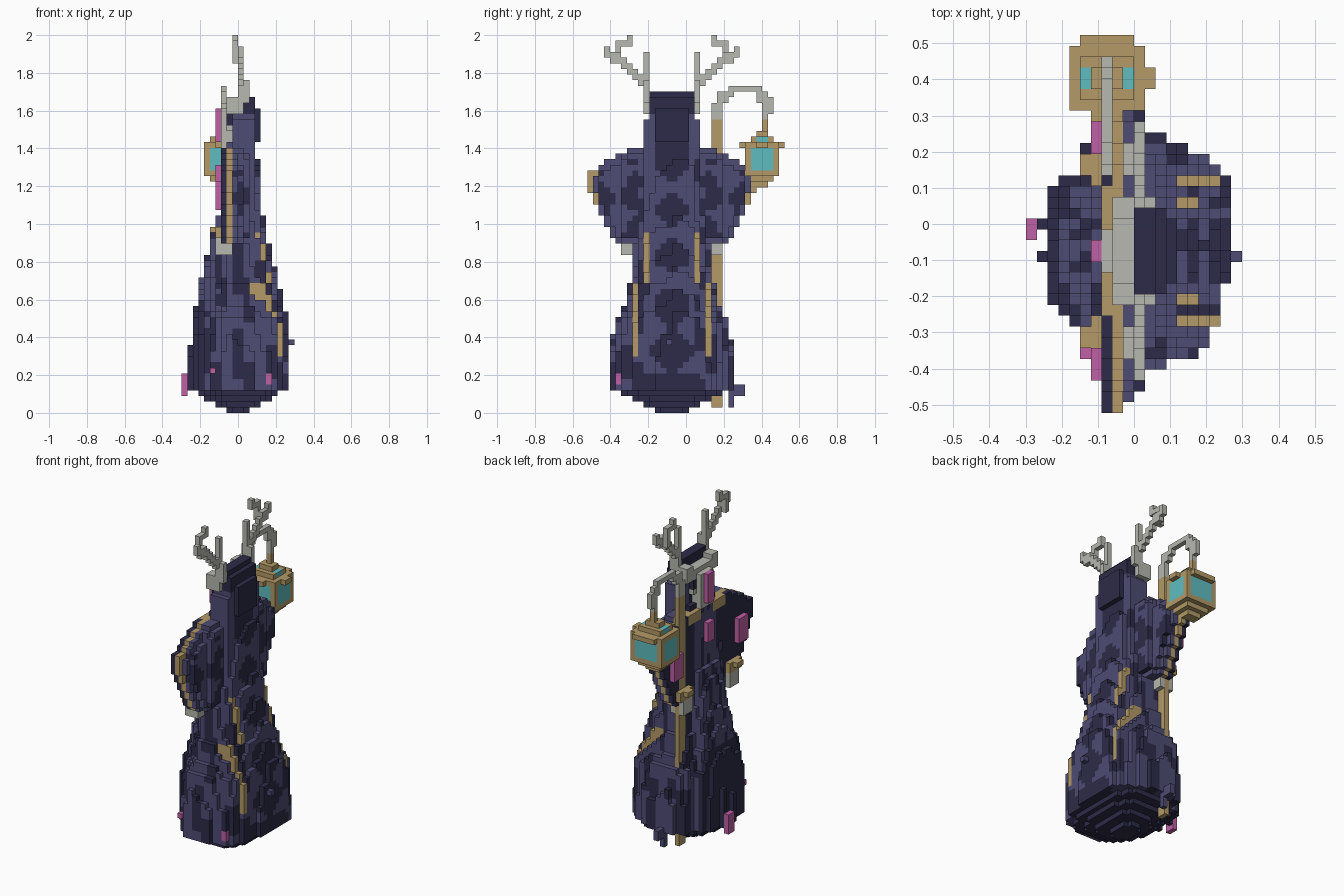
import bpy, bmesh, math, random
from mathutils import Vector

cube = bpy.data.objects.get("Cube")
if cube:
    bpy.data.objects.remove(cube, do_unlink=True)

V = 2 / 67                      # voxel edge
MID = 15                        # symmetry plane of the figure along y
random.seed(4)
PALETTE = {"navy": "2c2b48", "violet": "4e4c74", "gold": "b39a67",
           "bone": "b8b8b1", "cyan_glass": "5fbcc0", "pink_gem": "c060a6"}


def linear(code, n):
    c = int(code[2 * n:2 * n + 2], 16) / 255
    return ((c + 0.055) / 1.055) ** 2.4


MATS = []
for name, code in PALETTE.items():
    m = bpy.data.materials.new(name)
    m.use_nodes = True
    col = [linear(code, n) for n in range(3)] + [1]
    m.diffuse_color = col
    bsdf = m.node_tree.nodes["Principled BSDF"]
    bsdf.inputs["Base Color"].default_value = col
    bsdf.inputs["Roughness"].default_value = 0.9
    MATS.append(m)
NAVY, VIOLET, GOLD, BONE, GLASS, PINK = range(6)

cells = {}                      # voxel -> (part, colour)


def box(part, colour, xs, ys, zs):
    """Fill an inclusive voxel range."""
    for i in range(xs[0], xs[1] + 1):
        for j in range(ys[0], ys[1] + 1):
            for k in range(zs[0], zs[1] + 1):
                cells[i, j, k] = (part, colour)


def pair(part, colour, xs, ds, zs):
    """Fill a box on both sides, ds counted outward from the middle."""
    box("right_" + part, colour, xs, (MID - 1 - ds[1], MID - 1 - ds[0]), zs)
    box("left_" + part, colour, xs, (MID + ds[0], MID + ds[1]), zs)


# Robe: lofted rounded section with ragged vertical strips
PROFILE = [(0, 2, 3), (1, 4.5, 5.5), (3, 7, 9.5), (4, 9, 10.6), (8, 9, 10.6),
           (16, 8.7, 9.8), (18, 8, 8.4), (23, 6.8, 7.2), (27, 5.8, 6.7),
           (32, 4.8, 6.2), (36, 4, 6), (44, 3.6, 6.4), (46, 3, 5), (48, 2.8, 4)]
STRIPS = 30
ragged = [random.uniform(-0.16, 0.14) for n in range(STRIPS)]


def section(k):
    for (a, ax, ay), (b, bx, by) in zip(PROFILE, PROFILE[1:]):
        if a <= k <= b:
            t = (k - a) / (b - a)
            return ax + (bx - ax) * t, ay + (by - ay) * t


def robe_colour(x, w, k, strip):
    if x > 2 and (10 <= k < 23 and 6 < w < 7 or 23 <= k < 32 and 4 < w < 5):
        return GOLD
    if k < 4 or (w < 5 and k < 7):
        return NAVY
    if x > 0 and w < 4:
        return NAVY if w < 1.6 + 1.6 * math.sin(k * 0.75) + (k < 18) else VIOLET
    if x < -6 and w < 7 and k < 20:
        return NAVY
    wave = math.sin(strip * 1.9) + math.sin(k * 0.42 + strip * 2.3)
    return NAVY if wave > 0.4 else VIOLET


for k in range(49 - 1):
    hx, hy = section(k)
    for i in range(1, 19):
        for j in range(4, 26):
            x, y = i - 9.5, j + 0.5 - MID
            w = abs(y)
            p = 3 if x > 0 else 1.9
            strip = int((math.atan2(y, x) / math.tau + 0.5) * STRIPS) % STRIPS
            edge = 1 + ragged[strip] * (1 if k > 3 else 0)
            if k > 34 and x < -3:
                continue
            if (abs(x) / hx) ** p + (w / hy) ** p <= edge:
                cells[i, j, k] = ("robe", robe_colour(x, w, k, strip))

# Torn hem pieces
box("torn_hem", VIOLET, (9, 10), (23, 25), (4, 7))
box("torn_hem", VIOLET, (9, 9), (26, 27), (3, 4))
box("torn_hem", VIOLET, (9, 9), (25, 25), (1, 3))
box("torn_hem", VIOLET, (18, 19), (14, 14), (12, 12))
box("torn_hem", VIOLET, (17, 17), (18, 19), (15, 17))

# Sleeves: flat kite shapes with gold edging
KITE = [Vector(p) for p in
        [(4, 46.5), (8, 46.5), (15, 42.5), (15, 40), (10, 30), (5, 30)]]


def kite_depth(w, z):
    q = Vector((w, z))
    return min((q - a).dot(Vector(((b - a).y, -(b - a).x)).normalized())
               for a, b in zip(KITE, KITE[1:] + KITE[:1]))


for k in range(30, 47):
    for d in range(4, 15):
        depth = kite_depth(d + 0.5, k + 0.5)
        if depth < 0:
            continue
        last = 11 - (d - 5) // 4 - (depth < 1)
        for i in range(7, last + 1):
            patch = math.sin(d * 1.1 + 1) + math.sin(k * 0.8 + d * 0.3)
            c = NAVY if patch > 0.1 or i == 7 else VIOLET
            if depth < 1.1:
                c = GOLD if i == 8 else NAVY if i == 7 else VIOLET
            pair("sleeve", c, (i, i), (d, d), (k, k))

# Shoulder collar, cuffs and hands
pair("collar", GOLD, (7, 8), (2, 5), (45, 46))
pair("collar", GOLD, (12, 12), (3, 3), (45, 45))
pair("cuff", GOLD, (6, 8), (6, 9), (31, 32))
pair("cuff", GOLD, (5, 5), (7, 8), (32, 32))
pair("hand", BONE, (6, 8), (6, 8), (28, 30))

# Hood, open toward the face
for k in range(45, 57):
    for i in range(9, 14):
        for d in range(5):
            wide = 3 if k > 51 else 4
            if d > wide or (i == 13 and (k < 48 or k > 53 or d > 2)):
                continue
            if k > 54 and i == 9 or k == 56 and i == 12:
                continue
            c = NAVY if d < 3 or i == 13 or k > 52 else VIOLET
            for j in (MID + d, MID - 1 - d):
                cells[i, j, k] = ("hood", c)

# Skull face with narrow muzzle and eye sockets
box("skull", BONE, (8, 9), (MID - 3, MID + 2), (50, 54))
box("skull", BONE, (7, 9), (MID - 2, MID + 1), (47, 53))
pair("eye_socket", NAVY, (8, 8), (2, 2), (51, 52))

# Antlers: beam climbing outward with tines
pair("antler", BONE, (8, 10), (3, 4), (53, 55))
pair("antler", BONE, (10, 11), (4, 4), (55, 58))
pair("antler", BONE, (10, 10), (4, 4), (59, 63))
for d, low, high in [(5, 58, 59), (6, 59, 60), (7, 60, 61), (8, 61, 62),
                     (9, 62, 63), (10, 62, 63), (11, 63, 64)]:
    pair("antler", BONE, (10, 10), (d, d), (low, high))
pair("antler", BONE, (9, 9), (9, 9), (62, 65))
pair("antler", BONE, (9, 9), (7, 8), (65, 65))
pair("antler", BONE, (9, 9), (7, 7), (66, 66))

# Staff with a hooked head
box("staff", GOLD, (7, 7), (22, 23), (1, 51))
for ys, zs in [((22, 23), (52, 54)), ((23, 24), (55, 55)), ((23, 25), (56, 56)),
               ((25, 30), (57, 57)), ((30, 31), (55, 56)), ((31, 32), (53, 55)),
               ((31, 31), (52, 52))]:
    box("staff_hook", BONE, (7, 7), ys, zs)

# Lantern: frame, glass panels, corner studs, stepped cap and foot
box("lantern", GOLD, (4, 10), (28, 33), (42, 47))
for xs, ys in [((4, 4), (29, 32)), ((10, 10), (29, 32)),
               ((5, 9), (28, 28)), ((5, 9), (33, 33))]:
    box("lantern_glass", GLASS, xs, ys, (43, 46))
for xs, ys in [((11, 11), (30, 31)), ((5, 9), (34, 34)), ((6, 8), (27, 27))]:
    box("lantern", GOLD, xs, ys, (47, 47))
box("lantern", GOLD, (5, 9), (29, 32), (48, 48))
for i in (5, 9):
    box("lantern_glass", GLASS, (i, i), (30, 31), (48, 48))
box("lantern", GOLD, (6, 8), (30, 31), (49, 49))
box("lantern", GOLD, (7, 7), (31, 31), (50, 51))
box("lantern", GOLD, (5, 9), (29, 32), (41, 41))
box("lantern", GOLD, (6, 8), (30, 31), (40, 40))

# Pink gems on face, chest, sleeves and hem
box("face_gem", PINK, (6, 6), (14, 15), (48, 53))
box("chest_gem", PINK, (6, 6), (14, 15), (40, 43))
pair("sleeve_gem", PINK, (6, 6), (9, 11), (36, 40))
box("hem_gem", PINK, (0, 0), (16, 17), (3, 6))
box("hem_gem", PINK, (15, 15), (5, 5), (5, 6))
box("hem_gem", PINK, (5, 5), (5, 6), (7, 7))

# Turn each part's exposed voxel sides into a mesh
SIDES = []
for axis in range(3):
    for s in (-1, 1):
        n = Vector([s if a == axis else 0 for a in range(3)])
        u = Vector([1 if a == (axis + 1) % 3 else 0 for a in range(3)])
        SIDES.append((n, u, n.cross(u)))
ORIGIN = Vector((-10, -17.5, 0))
half = Vector((0.5, 0.5, 0.5))

for part in sorted({p for p, c in cells.values()}):
    bm = bmesh.new()
    for cell, (owner, colour) in cells.items():
        if owner != part:
            continue
        mid = Vector(cell) + half + ORIGIN
        for n, u, v in SIDES:
            if tuple(int(a + b) for a, b in zip(cell, n)) in cells:
                continue
            corners = [(mid + (n + u * a + v * b) / 2) * V
                       for a, b in ((-1, -1), (1, -1), (1, 1), (-1, 1))]
            face = bm.faces.new([bm.verts.new(p) for p in corners])
            face.material_index = colour
    bmesh.ops.remove_doubles(bm, verts=bm.verts, dist=V / 100)
    mesh = bpy.data.meshes.new(part)
    bm.to_mesh(mesh)
    bm.free()
    for m in MATS:
        mesh.materials.append(m)
    bpy.context.collection.objects.link(bpy.data.objects.new(part, mesh))
